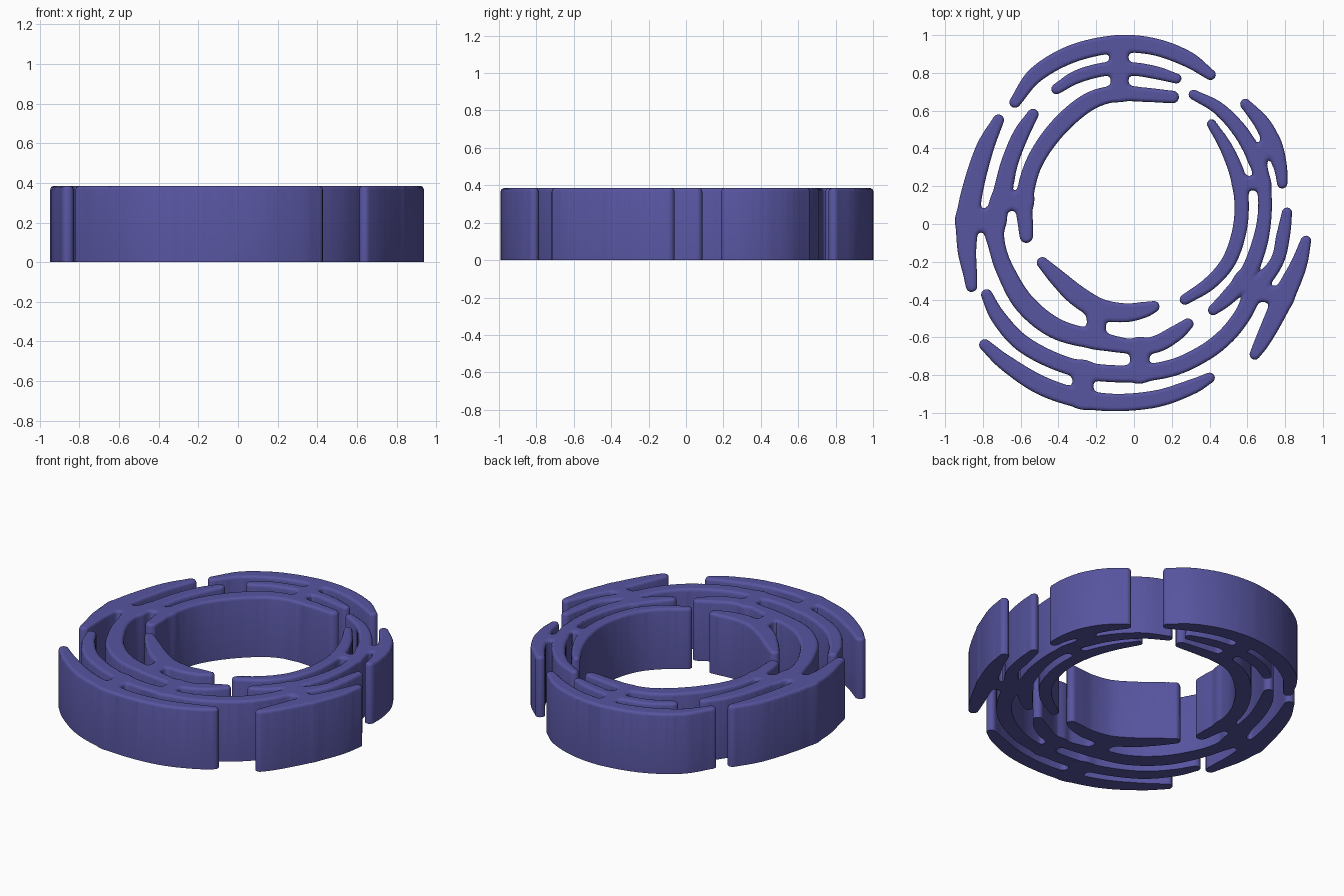
import bpy, bmesh, math
from mathutils import Vector

HEIGHT, ROUND = 0.385, 0.018      # slab height and top edge rounding
STEP, BLEND = 0.0125, 0.03        # sampling step and fillet between arms
field = {}                        # distance to the outline, per grid node


def smooth_path(pts):
    """Evenly spaced discs (x, y, radius) along a smooth curve through pts."""
    p = [Vector(q) for q in pts]
    p = [2 * p[0] - p[1]] + p + [2 * p[-1] - p[-2]]
    out = []
    for a, b, c, d in zip(p, p[1:], p[2:], p[3:]):
        n = max(2, int((c - b).length / 0.01))
        for k in range(n):
            t = k / n
            out.append(0.5 * (2 * b + (c - a) * t + (2 * a - 5 * b + 4 * c - d) * t * t
                              + (3 * b - a - 3 * c + d) * t ** 3))
    return out + [p[-2]]


def arm(*pts):
    """Blend one tapered arm into the plan."""
    own = {}
    for x, y, r in smooth_path(pts):
        reach = r + 0.05
        for i in range(math.ceil((x - reach) / STEP), math.floor((x + reach) / STEP) + 1):
            for j in range(math.ceil((y - reach) / STEP), math.floor((y + reach) / STEP) + 1):
                dist = math.hypot(i * STEP - x, j * STEP - y) - r
                if dist < own.get((i, j), 1):
                    own[i, j] = dist
    for key, a in own.items():
        b = field.get(key, 1)
        h = max(BLEND - abs(a - b), 0) / BLEND
        field[key] = min(a, b) - h * h * BLEND / 4


# top group: inner ring, outer arc, middle fingers, hub
arm((.205, .672, .033), (.05, .685, .038), (-.1, .69, .043), (-.25, .64, .048), (-.41, .5, .048),
    (-.53, .32, .045), (-.58, .13, .045), (-.575, 0, .04), (-.57, -.065, .035))
arm((-.63, .645, .03), (-.52, .79, .042), (-.33, .9, .047), (-.1, .952, .047), (.1, .94, .045),
    (.28, .875, .042), (.405, .79, .028))
arm((-.41, .715, .028), (-.3, .78, .035), (-.15, .82, .036), (0, .82, .035), (.12, .8, .034),
    (.225, .77, .026))
arm((-.08, .93, .05), (-.075, .7, .045))

# left group: outer arc, long middle arm, hubs
arm((-.718, .55, .03), (-.79, .4, .047), (-.85, .2, .055), (-.88, .03, .06), (-.885, -.13, .05),
    (-.87, -.25, .038), (-.86, -.33, .03))
arm((-.535, .58, .03), (-.6, .47, .042), (-.66, .32, .045), (-.7, .15, .05), (-.74, 0, .055),
    (-.725, -.12, .045), (-.68, -.25, .048), (-.58, -.42, .055), (-.42, -.55, .055),
    (-.22, -.61, .05), (0, -.65, .038), (.12, -.635, .045), (.22, -.58, .042), (.285, -.53, .03))
arm((-.88, .02, .06), (-.74, .02, .06))
arm((-.7, .12, .05), (-.58, .12, .045))

# lower group: inner finger, long lower arm, outer arc, hubs
arm((-.485, -.205, .03), (-.4, -.29, .045), (-.3, -.38, .055), (-.18, -.45, .055),
    (-.05, -.47, .05), (.05, -.455, .042), (.105, -.438, .03))
arm((-.2, -.47, .05), (-.2, -.6, .05))
arm((-.78, -.375, .03), (-.72, -.49, .04), (-.6, -.625, .045), (-.42, -.725, .045),
    (-.22, -.782, .045), (0, -.792, .045), (.2, -.762, .045), (.36, -.69, .045),
    (.48, -.6, .045), (.57, -.49, .045), (.64, -.36, .045), (.755, -.2, .036),
    (.79, -.06, .036), (.81, .06, .027))
arm((.03, -.65, .05), (.03, -.79, .05))
arm((-.79, -.64, .03), (-.68, -.735, .042), (-.5, -.85, .05), (-.3, -.92, .05),
    (-.1, -.945, .046), (.12, -.925, .045), (.3, -.865, .04), (.4, -.815, .028))
arm((-.27, -.78, .055), (-.27, -.92, .055))

# right group: ring arms, outer blades, hubs
arm((.42, -.455, .028), (.5, -.385, .04), (.6, -.265, .043), (.66, -.12, .042), (.69, .03, .037),
    (.69, .17, .037), (.655, .32, .043), (.57, .48, .04), (.45, .61, .034), (.315, .685, .026))
arm((.41, .53, .024), (.49, .4, .034), (.55, .25, .04), (.57, .1, .038), (.555, -.05, .038),
    (.5, -.2, .038), (.4, -.315, .036), (.27, -.4, .028))
arm((.57, .215, .035), (.68, .215, .035))
arm((.59, .635, .028), (.68, .53, .042), (.74, .41, .046), (.775, .3, .035), (.785, .215, .027))
arm((.655, .35, .04), (.72, .42, .045))
arm((.91, -.09, .028), (.87, -.22, .044), (.8, -.37, .055), (.74, -.5, .05), (.68, -.62, .04),
    (.64, -.69, .028))
arm((.58, -.3, .045), (.66, -.355, .045), (.79, -.39, .045))

# plan mesh: the distance is stored as height, then sliced at the outline and edge contours
bm = bmesh.new()
node = {k: bm.verts.new((k[0] * STEP, k[1] * STEP, d)) for k, d in field.items()}
for i, j in field:
    quad = [node.get(k) for k in ((i, j), (i + 1, j), (i + 1, j + 1), (i, j + 1))]
    if all(quad):
        bm.faces.new((quad[0], quad[1], quad[2]))
        bm.faces.new((quad[0], quad[2], quad[3]))
for level in (0, -0.25 * ROUND, -ROUND):
    bmesh.ops.bisect_plane(bm, geom=bm.verts[:] + bm.edges[:] + bm.faces[:], dist=0.0003,
                           plane_co=(0, 0, level), plane_no=(0, 0, 1), clear_outer=(level == 0))
bmesh.ops.delete(bm, geom=[v for v in bm.verts if not v.link_faces], context='VERTS')

# rounded top, straight walls and flat base
for v in bm.verts:
    t = min(max((v.co.z + ROUND) / ROUND, 0), 1)
    v.co.z = HEIGHT - ROUND + ROUND * math.sqrt(1 - t * t)
rim = [e for e in bm.edges if e.is_boundary]
walls = bmesh.ops.extrude_edge_only(bm, edges=rim)["geom"]
for v in walls:
    if isinstance(v, bmesh.types.BMVert):
        v.co.z = 0
base = [e for e in bm.edges if e.is_boundary and all(v.co.z == 0 for v in e.verts)]
bmesh.ops.triangle_fill(bm, edges=base, use_beauty=True)
bmesh.ops.recalc_face_normals(bm, faces=bm.faces[:])

mesh = bpy.data.meshes.new("branched_ring")
bm.to_mesh(mesh)
bm.free()
ring = bpy.data.objects.new("branched_ring", mesh)
bpy.context.collection.objects.link(ring)
paint = bpy.data.materials.new("indigo")
paint.diffuse_color = (0.095, 0.09, 0.35, 1)
mesh.materials.append(paint)
bpy.context.view_layer.objects.active = ring
ring.select_set(True)
bpy.ops.object.shade_smooth_by_angle(angle=math.radians(40))
